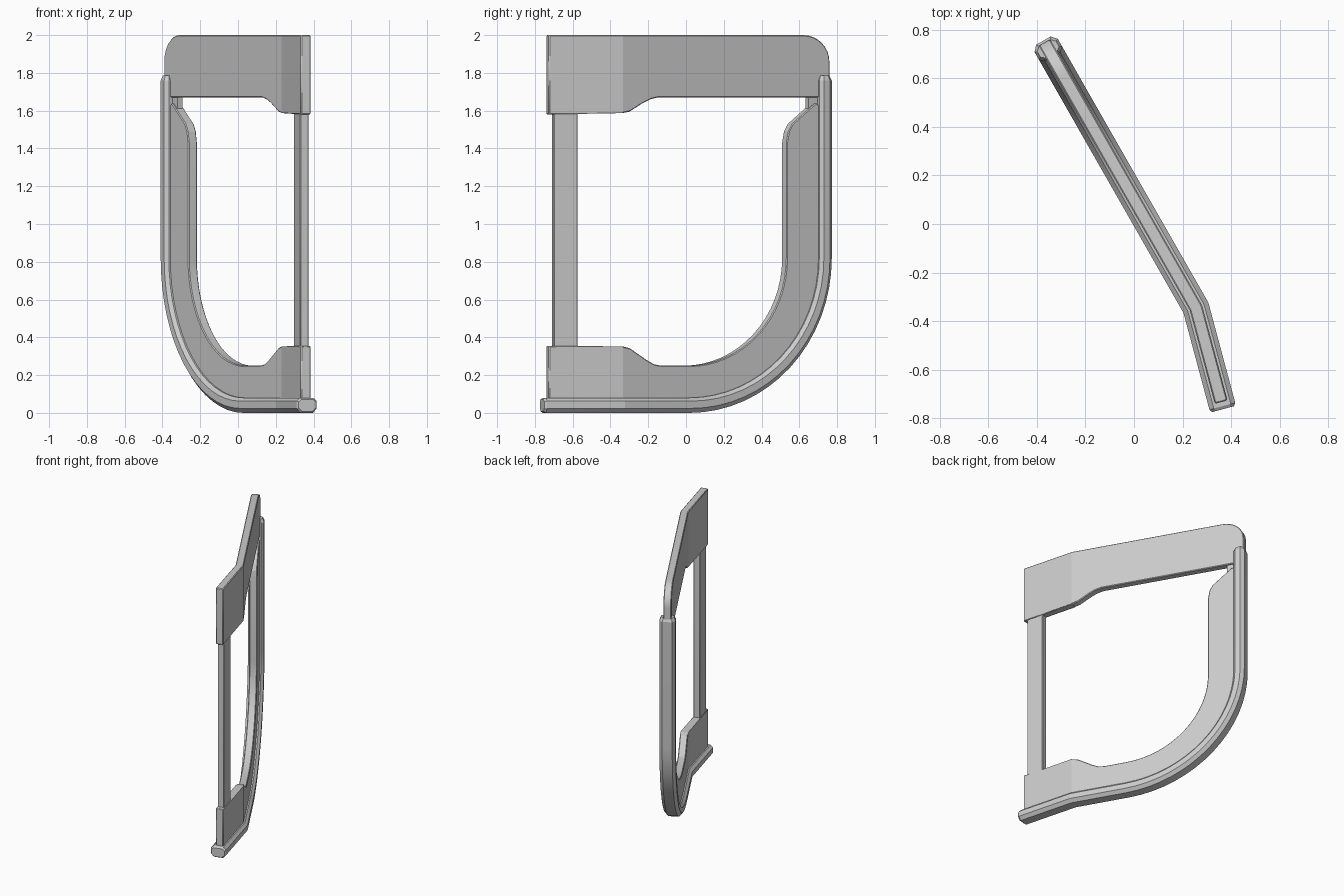
import bpy, bmesh, math
from mathutils import Vector

if "Cube" in bpy.data.objects:
    bpy.data.objects.remove(bpy.data.objects["Cube"])

BEND = -0.345                                   # y of the vertical fold
N_UP = Vector((0.868, 0.496))                   # plan normals of both panels
N_LOW = Vector((0.966, 0.259))
N_MID = (N_UP + N_LOW).normalized() * 1.01

grey = bpy.data.materials.new("painted grey")
grey.diffuse_color = (0.6, 0.6, 0.6, 1)
grey.use_nodes = True
grey.node_tree.nodes["Principled BSDF"].inputs["Base Color"].default_value = grey.diffuse_color


def place(y, z, n):
    """Map flat frame coordinates to the folded sheet; n is the offset across it."""
    if abs(y - BEND) < 1e-4:
        nor, x = N_MID, 0.255
    elif y > BEND:
        nor, x = N_UP, 0.255 - 0.571 * (y - BEND)
    else:
        nor, x = N_LOW, 0.255 - 0.268 * (y - BEND)
    return Vector((x + n * nor.x, y + n * nor.y, z))


def finish(name, bm, bevel=0.0):
    bmesh.ops.recalc_face_normals(bm, faces=bm.faces)
    me = bpy.data.meshes.new(name)
    bm.to_mesh(me)
    bm.free()
    me.materials.append(grey)
    ob = bpy.data.objects.new(name, me)
    bpy.context.collection.objects.link(ob)
    if bevel:
        m = ob.modifiers.new("edge", 'BEVEL')
        m.width, m.segments, m.limit_method = bevel, 1, 'ANGLE'
        m.angle_limit = math.radians(50)
    return ob


def plate(name, outline, half, bevel=0.005):
    """Folded sheet cut to an outline given in (y, z)."""
    bm = bmesh.new()
    bm.faces.new([bm.verts.new((0, y, z)) for y, z in outline])
    bmesh.ops.bisect_plane(bm, geom=bm.verts[:] + bm.edges[:] + bm.faces[:],
                           plane_co=(0, BEND, 0), plane_no=(0, 1, 0))
    front = bm.verts[:]
    res = bmesh.ops.extrude_face_region(bm, geom=bm.faces[:], use_keep_orig=True)
    back = [v for v in res["geom"] if isinstance(v, bmesh.types.BMVert)]
    for verts, n in ((front, half), (back, -half)):
        for v in verts:
            v.co = place(v.co.y, v.co.z, n)
    return finish(name, bm, bevel)


def arc(cy, cz, ry, rz, a0, a1, steps):
    out = []
    for i in range(steps + 1):
        a = math.radians(a0 + (a1 - a0) * i / steps)
        out.append((cy + ry * math.cos(a), cz + rz * math.sin(a)))
    return out


# Upper panel with rounded rear corner
plate("upper_panel",
      [(-0.733, 2.0)] + arc(0.61, 1.86, 0.138, 0.14, 90, 0, 8)
      + [(0.748, 1.67), (-0.16, 1.67), (-0.20, 1.66), (-0.24, 1.64),
         (-0.31, 1.595), (-0.345, 1.587), (-0.733, 1.58)], 0.027)

# Lower panel, sweeping up the rear side
plate("lower_panel",
      [(-0.733, 0.05), (0.0, 0.05)] + arc(0, 0.82, 0.71, 0.77, -86, 0, 16)
      + [(0.71, 1.62), (0.675, 1.64), (0.645, 1.615), (0.55, 1.53), (0.53, 1.49), (0.52, 1.43)]
      + arc(0, 0.82, 0.52, 0.57, 0, -90, 16)
      + [(-0.14, 0.25), (-0.18, 0.257), (-0.22, 0.28), (-0.31, 0.343),
         (-0.345, 0.352), (-0.733, 0.355)], 0.027)

# Small tab joining the two panels at the rear
plate("rear_tab", [(0.64, 1.59), (0.73, 1.59), (0.73, 1.7), (0.64, 1.7)], 0.015, 0)

# Front pillar
plate("front_pillar", [(-0.705, 0.33), (-0.58, 0.33), (-0.58, 1.61), (-0.705, 1.61)], 0.023, 0.004)

# Thick seal rail along the bottom and the rear edge: (outer, inner, scale) stations
stations = [((-0.762, 0.008), (-0.762, 0.072), 0.85), ((-0.75, 0.0), (-0.75, 0.08), 1),
            ((BEND, 0.0), (BEND, 0.08), 1)]
outer = arc(0, 0.82, 0.755, 0.82, -90, 0, 16)
inner = arc(0, 0.82, 0.688, 0.74, -90, 0, 16)
stations += [(o, i, 1) for o, i in zip(outer, inner)]
stations += [((0.755, 1.76), (0.688, 1.76), 1), ((0.745, 1.785), (0.698, 1.785), 0.8)]
section = [(0, 0.036), (0.22, 0.055), (0.7, 0.055), (1, 0.034),
           (1, -0.034), (0.7, -0.055), (0.22, -0.055), (0, -0.036)]
bm = bmesh.new()
rings = []
for o, i, s in stations:
    rings.append([bm.verts.new(place(i[0] + (o[0] - i[0]) * t, i[1] + (o[1] - i[1]) * t, n * s))
                  for t, n in section])
for a, b in zip(rings, rings[1:]):
    for k in range(8):
        j = (k + 1) % 8
        bm.faces.new((a[k], a[j], b[j], b[k]))
bm.faces.new(rings[0])
bm.faces.new(rings[-1])
finish("seal_rail", bm)

# Smooth the curves, keep the creases
for ob in bpy.context.collection.objects:
    ob.select_set(True)
    bpy.context.view_layer.objects.active = ob
bpy.ops.object.shade_smooth_by_angle(angle=math.radians(14))
